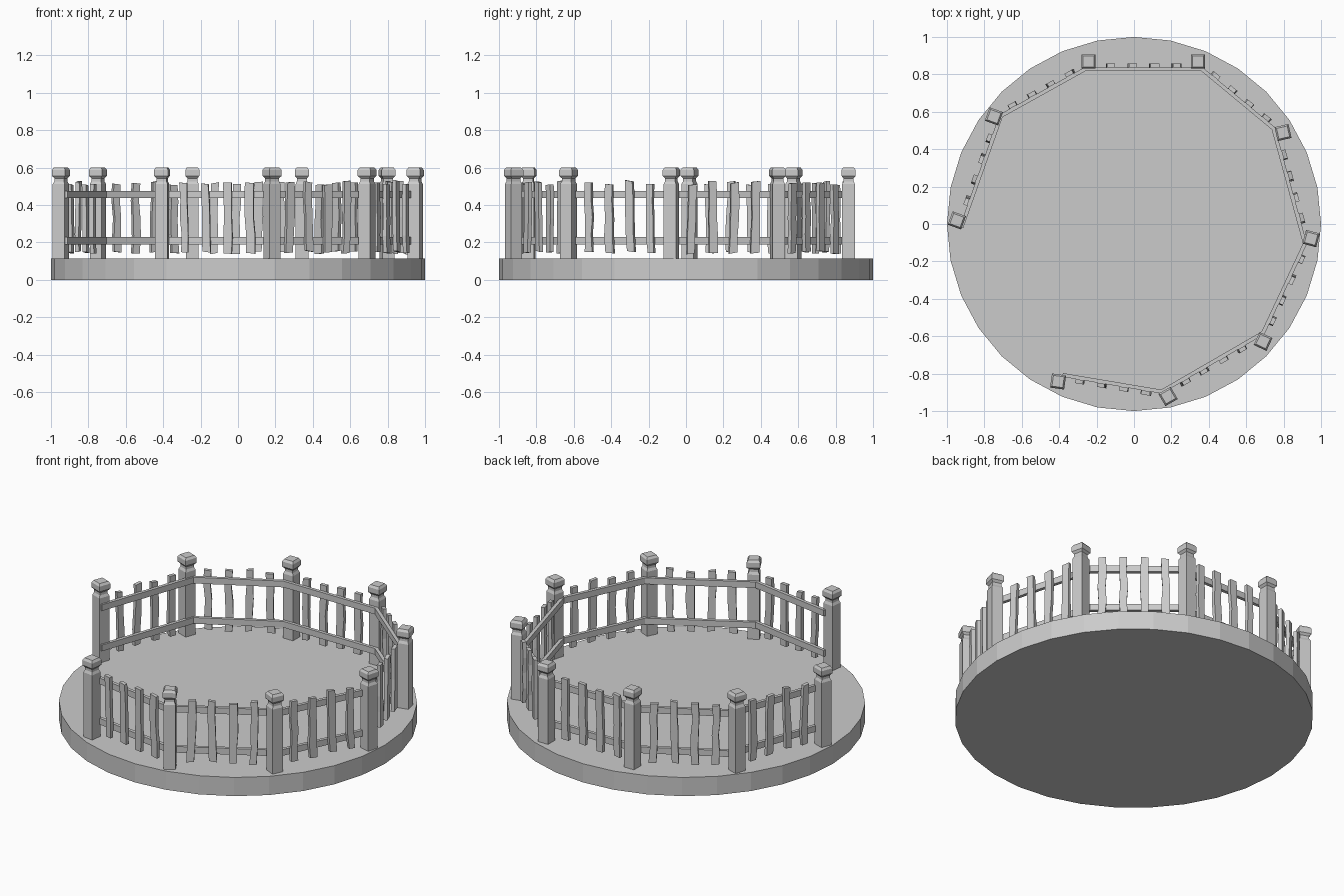
import bpy, bmesh, math, random
from mathutils import Vector, Matrix

if "Cube" in bpy.data.objects:
    bpy.data.objects.remove(bpy.data.objects["Cube"])

random.seed(4)


def make_object(name, bm):
    bmesh.ops.recalc_face_normals(bm, faces=bm.faces)
    me = bpy.data.meshes.new(name)
    bm.to_mesh(me)
    bm.free()
    ob = bpy.data.objects.new(name, me)
    bpy.context.collection.objects.link(ob)
    return ob


def loft(bm, rings):
    """Skin a list of four-point rings and cap both ends."""
    vs = [[bm.verts.new(p) for p in r] for r in rings]
    for a, b in zip(vs, vs[1:]):
        for i in range(4):
            j = (i + 1) % 4
            bm.faces.new((a[i], a[j], b[j], b[i]))
    bm.faces.new(vs[0][::-1])
    bm.faces.new(vs[-1])


def rect(hx, hy, z):
    return [Vector((sx * hx, sy * hy, z)) for sx, sy in ((-1, -1), (1, -1), (1, 1), (-1, 1))]


# Round base
bm = bmesh.new()
bmesh.ops.create_cone(bm, cap_ends=True, segments=32, radius1=1, radius2=1, depth=0.115,
                      matrix=Matrix.Translation((0, 0, 0.0575)))
make_object("base", bm)

# Posts: x, y, turn in degrees
posts = [(-0.947, 0.019, -20), (-0.749, 0.575, -20), (-0.244, 0.869, 0),
         (0.342, 0.869, 0), (0.797, 0.489, 13), (0.947, -0.078, -15),
         (0.690, -0.628, -25), (0.182, -0.922, 30), (-0.406, -0.842, -8)]
profile = [(0.034, 0.11), (0.034, 0.512), (0.027, 0.527), (0.027, 0.543),
           (0.038, 0.556), (0.038, 0.587), (0.029, 0.601)]
for i, (x, y, deg) in enumerate(posts):
    bm = bmesh.new()
    loft(bm, [rect(h, h, z) for h, z in profile])
    ob = make_object(f"post_{i + 1}", bm)
    ob.location = (x, y, 0)
    ob.rotation_euler.z = math.radians(deg)

# Rails: mitred strips following the inner faces of the posts
path = [Vector(p) for p in ((-0.922, -0.017), (-0.711, 0.578), (-0.263, 0.827), (0.364, 0.827),
                            (0.745, 0.511), (0.914, -0.105), (0.690, -0.582),
                            (0.147, -0.896), (-0.382, -0.807))]
dirs = [(b - a).normalized() for a, b in zip(path, path[1:])]
norms = [Vector((-d.y, d.x)) for d in dirs]  # outward for a clockwise path
for name, z0, z1 in (("lower_rail", 0.19, 0.228), ("upper_rail", 0.438, 0.476)):
    bm = bmesh.new()
    rings = []
    for i, p in enumerate(path):
        n0, n1 = norms[max(i - 1, 0)], norms[min(i, len(norms) - 1)]
        m = (n0 + n1).normalized()
        m = m * (0.010 / m.dot(n1))
        rings.append([(*(p + m), z0), (*(p - m), z0), (*(p - m), z1), (*(p + m), z1)])
    loft(bm, rings)
    make_object(name, bm)

# Slightly crooked pickets, four in each panel on the outer side of the rails
for s, (d, n) in enumerate(zip(dirs, norms)):
    a, b = Vector(posts[s][:2]), Vector(posts[s + 1][:2])
    bm = bmesh.new()
    for k in range(4):
        t = (k + 1) / 5
        along = (a.lerp(b, t) - path[s]).dot(d)
        c = path[s] + d * along + n * 0.021
        w = random.uniform(0.019, 0.023)
        lean = random.uniform(-0.006, 0.006)
        z0 = random.uniform(0.138, 0.155)
        z1 = random.uniform(0.505, 0.53)
        rings = []
        for j in range(5):
            f = j / 4
            off = lean * (2 * f - 1) + random.uniform(-0.004, 0.004)
            ring = []
            for v in rect(w + random.uniform(-0.002, 0.002), 0.011, z0 + (z1 - z0) * f):
                tilt = v.x * lean * 30 if j in (0, 4) else 0
                q = c + d * (v.x + off) + n * v.y
                ring.append((q.x, q.y, v.z + tilt))
            rings.append(ring)
        loft(bm, rings)
    make_object(f"pickets_{s + 1}", bm)
